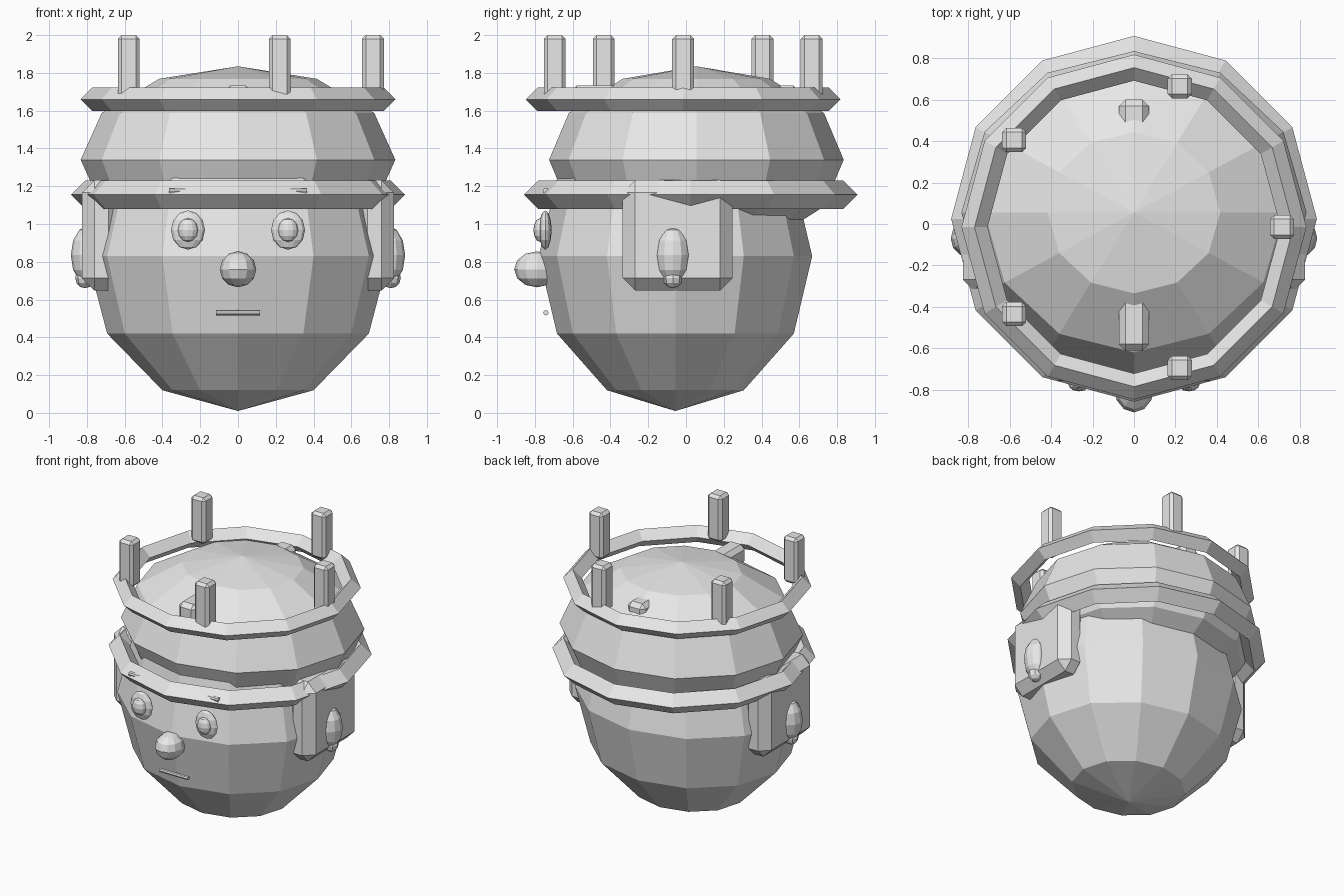
import bpy, bmesh, math
from mathutils import Matrix, Vector

if "Cube" in bpy.data.objects:
    bpy.data.objects.remove(bpy.data.objects["Cube"], do_unlink=True)

stone = bpy.data.materials.new("light_grey")
stone.use_nodes = True
GREY = (0.8, 0.8, 0.8, 1)
stone.diffuse_color = GREY
stone.node_tree.nodes["Principled BSDF"].inputs["Base Color"].default_value = GREY


def finish(bm, name):
    bmesh.ops.recalc_face_normals(bm, faces=bm.faces)
    mesh = bpy.data.meshes.new(name)
    bm.to_mesh(mesh)
    bm.free()
    mesh.materials.append(stone)
    obj = bpy.data.objects.new(name, mesh)
    bpy.context.collection.objects.link(obj)
    return obj


def ball(name, centre, radii, segments=12, rings=6):
    bm = bmesh.new()
    place = Matrix.Translation(centre) @ Matrix.Diagonal((*radii, 1))
    bmesh.ops.create_uvsphere(bm, u_segments=segments, v_segments=rings, radius=1, matrix=place)
    return finish(bm, name)


def box(name, centre, half, bevel):
    bm = bmesh.new()
    place = Matrix.Translation(centre) @ Matrix.Diagonal((*half, 1)) @ Matrix.Scale(2, 4)
    bmesh.ops.create_cube(bm, size=1, matrix=place)
    bmesh.ops.bevel(bm, geom=bm.edges[:], offset=bevel, segments=1, affect='EDGES')
    return finish(bm, name)


def rod(name, centre, half_length, radius):
    bm = bmesh.new()
    place = Matrix.Translation(centre) @ Matrix.Rotation(math.pi / 2, 4, 'Y')
    bmesh.ops.create_cone(bm, cap_ends=True, segments=8, radius1=radius, radius2=radius,
                          depth=2 * half_length, matrix=place)
    return finish(bm, name)


def band(name, y, z, radius, thick, sides=12):
    # diamond cross-section swept around a twelve-sided ring
    bm = bmesh.new()
    rings = []
    for i in range(sides):
        a = 2 * math.pi * i / sides
        ring = []
        for dr, dz in ((1, 0), (0, 1), (-1, 0), (0, -1)):
            r = radius + dr * thick
            ring.append(bm.verts.new((r * math.cos(a), y + r * math.sin(a), z + dz * thick)))
        rings.append(ring)
    for i in range(sides):
        a, b = rings[i], rings[(i + 1) % sides]
        for k in range(4):
            n = (k + 1) % 4
            bm.faces.new((a[k], b[k], b[n], a[n]))
    return finish(bm, name)


# Head and cap
ball("head", (0, -0.056, 0.83), (0.8, 0.724, 0.82))
ball("cap", (0, 0.055, 1.34), (0.833, 0.78, 0.495))
box("cap_ridge", (0, -0.005, 1.66), (0.072, 0.605, 0.072), 0.03)

# Bands around the cap
band("brow_band", 0.025, 1.155, 0.808, 0.075)
band("crown_band", -0.015, 1.66, 0.77, 0.063)

# Crown spikes
for i in range(5):
    a = 2 * math.pi * i / 5
    x, y = 0.715 * math.cos(a), 0.715 * math.sin(a) - 0.015
    box(f"crown_spike_{i + 1}", (x, y, 1.83), (0.058, 0.058, 0.17), 0.02)

# Paired features
for side, s in (("left", 1), ("right", -1)):
    box(f"{side}_ear_guard", (s * 0.722, -0.044, 0.94), (0.103, 0.291, 0.293), 0.066)
    ball(f"{side}_ear", (s * 0.795, -0.07, 0.835), (0.09, 0.092, 0.155))
    ball(f"{side}_ear_lobe", (s * 0.81, -0.07, 0.715), (0.052, 0.052, 0.055), 8)
    ball(f"{side}_eye", (s * 0.265, -0.745, 0.968), (0.09, 0.034, 0.104))
    ball(f"{side}_pupil", (s * 0.265, -0.772, 0.968), (0.053, 0.036, 0.063))
    rod(f"{side}_eyebrow", (s * 0.27, -0.742, 1.175), 0.095, 0.016)

# Nose and mouth
ball("nose", (0, -0.79, 0.76), (0.097, 0.12, 0.095))
rod("mouth", (0, -0.742, 0.53), 0.117, 0.014)
